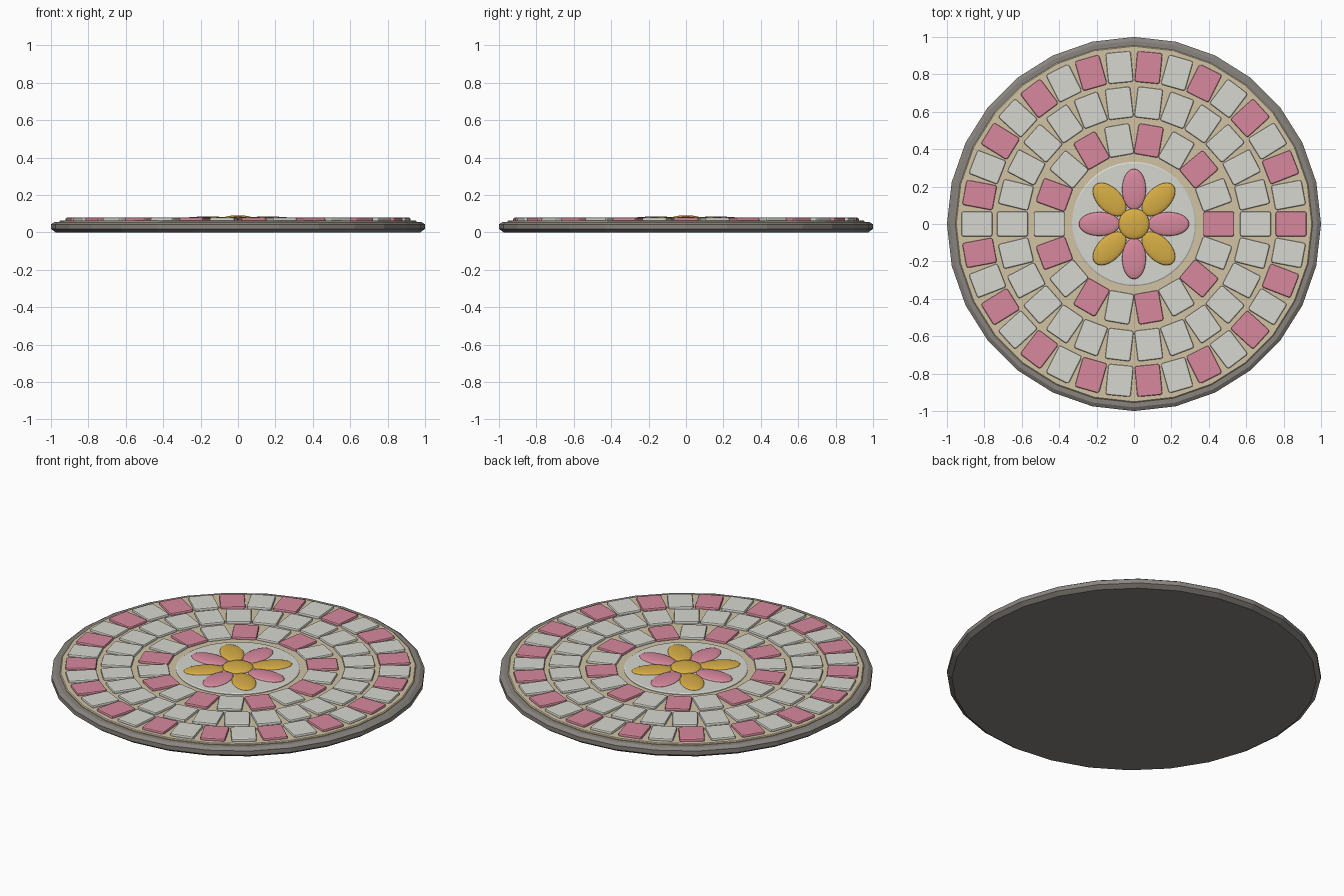
import bpy, bmesh
from math import cos, sin, pi, radians
from mathutils import Matrix

cube = bpy.data.objects.get("Cube")
if cube:
    bpy.data.objects.remove(cube)


def make_material(name, rgb):
    mat = bpy.data.materials.new(name)
    mat.use_nodes = True
    colour = (*rgb, 1)
    mat.diffuse_color = colour
    mat.node_tree.nodes["Principled BSDF"].inputs["Base Color"].default_value = colour
    return mat


stone = make_material("grey stone", (0.25, 0.23, 0.21))
grout = make_material("sand grout", (0.64, 0.54, 0.37))
white = make_material("off white tile", (0.68, 0.68, 0.64))
pink = make_material("pink tile", (0.68, 0.25, 0.34))
gold = make_material("gold tile", (0.68, 0.42, 0.06))


def finish(bm, name, mats, smooth=False):
    mesh = bpy.data.meshes.new(name)
    bmesh.ops.recalc_face_normals(bm, faces=bm.faces[:])
    bm.to_mesh(mesh)
    bm.free()
    for mat in mats:
        mesh.materials.append(mat)
    obj = bpy.data.objects.new(name, mesh)
    bpy.context.collection.objects.link(obj)
    if smooth:
        mesh.shade_smooth()
    return obj


def turned(name, profile, sides, mat):
    """Closed round solid from (radius, height) pairs, bottom to top."""
    bm = bmesh.new()
    rings = [[bm.verts.new((r * cos(2 * pi * i / sides), r * sin(2 * pi * i / sides), z))
              for i in range(sides)] for r, z in profile]
    for low, high in zip(rings, rings[1:]):
        for i in range(sides):
            j = (i + 1) % sides
            bm.faces.new((low[i], low[j], high[j], high[i]))
    bm.faces.new(rings[0][::-1])
    bm.faces.new(rings[-1])
    return finish(bm, name, [mat])


def tile_ring(name, radius, count, alternate):
    """Ring of cushioned tiles; every second one is pink when alternating."""
    ring = bmesh.new()
    for i in range(count):
        tile = bmesh.new()
        bmesh.ops.create_cube(tile, size=1, matrix=Matrix.Diagonal((0.165, 0.135, 0.03, 1)))
        upright = [e for e in tile.edges if abs(e.verts[0].co.z - e.verts[1].co.z) > 0.01]
        bmesh.ops.bevel(tile, geom=upright, offset=0.012, segments=2, profile=0.5, affect='EDGES')
        top = [e for e in tile.edges if all(v.co.z > 0.01 for v in e.verts)]
        bmesh.ops.bevel(tile, geom=top, offset=0.007, segments=2, profile=0.5, affect='EDGES')
        for face in tile.faces:
            face.material_index = 1 if alternate and i % 2 == 0 else 0
        tile.transform(Matrix.Rotation(2 * pi * i / count, 4, 'Z')
                       @ Matrix.Translation((radius, 0, 0.063)))
        piece = bpy.data.meshes.new("piece")
        tile.to_mesh(piece)
        tile.free()
        ring.from_mesh(piece)
        bpy.data.meshes.remove(piece)
    return finish(ring, name, [white, pink])


def pebble(name, size, centre, angle, mat):
    """Flattened ellipsoid, turned about the middle of the table."""
    bm = bmesh.new()
    bmesh.ops.create_uvsphere(bm, u_segments=24, v_segments=12, radius=1)
    bm.transform(Matrix.Rotation(angle, 4, 'Z') @ Matrix.Translation(centre)
                 @ Matrix.Diagonal((*size, 1)))
    return finish(bm, name, [mat], smooth=True)


# Stone slab with chamfered rim, and the grout bed on it
turned("stone_base", [(0.975, 0), (1, 0.018), (1, 0.043), (0.98, 0.056), (0.95, 0.056)], 28, stone)
turned("grout_bed", [(0.955, 0.05), (0.955, 0.06), (0.95, 0.064)], 28, grout)

# Three rings of tiles
tile_ring("outer_tiles", 0.84, 34, True)
tile_ring("middle_tiles", 0.65, 26, False)
tile_ring("inner_tiles", 0.453, 18, True)

# Central medallion and flower
turned("medallion", [(0.332, 0.055), (0.332, 0.067), (0.325, 0.071)], 48, white)
for k in range(8):
    pebble(f"petal_{k + 1}", (0.11, 0.064, 0.013), (0.185, 0, 0.071),
           radians(45 * k), gold if k % 2 else pink)
pebble("flower_centre", (0.083, 0.083, 0.018), (0, 0, 0.073), 0, gold)
